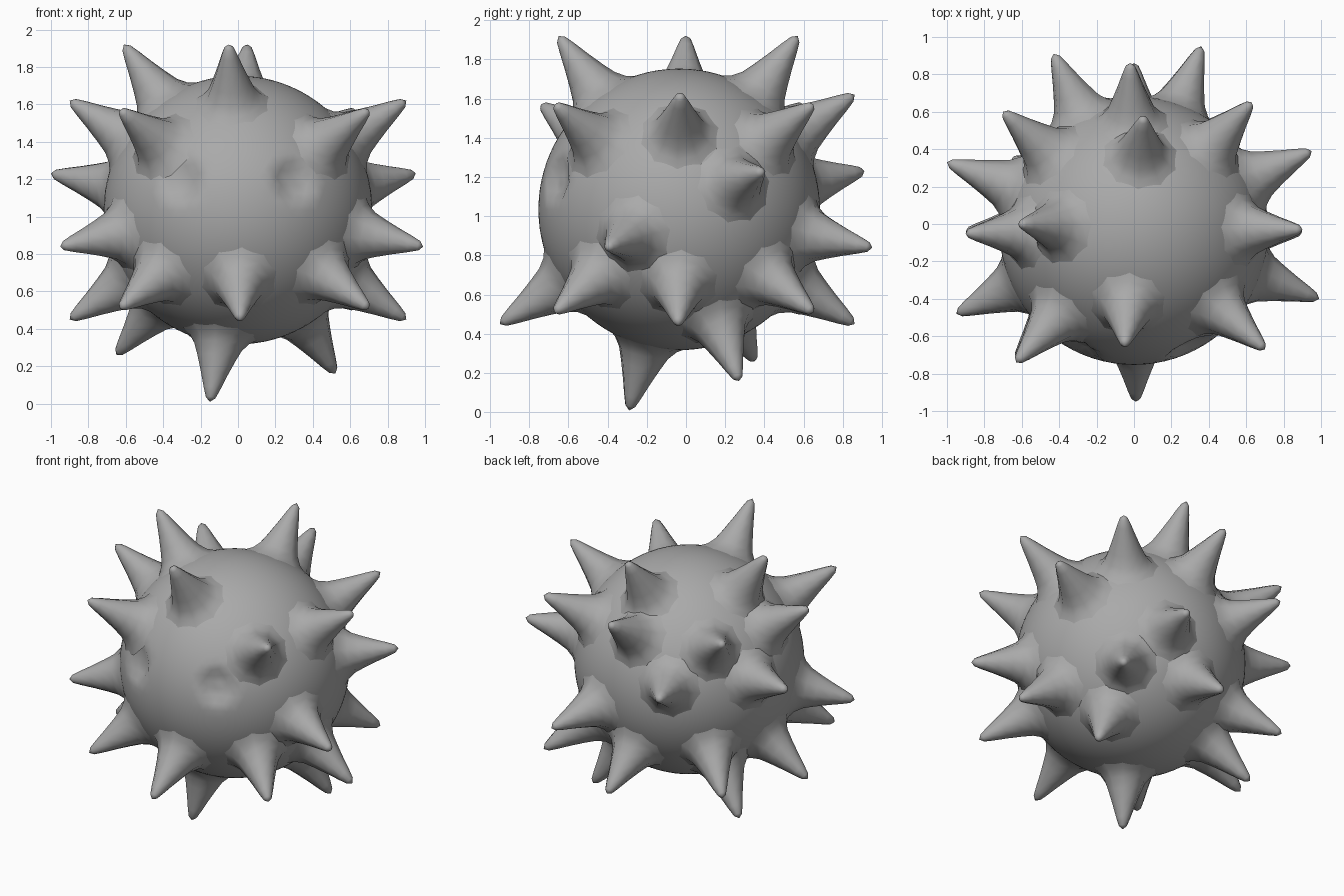
import bpy, bmesh, math
from mathutils import Vector

if "Cube" in bpy.data.objects:
    bpy.data.objects.remove(bpy.data.objects["Cube"])

CENTRE = Vector((0, -0.035, 1.035))
RADIUS = 0.718

grey = bpy.data.materials.new("mid grey")
grey.diffuse_color = (0.4, 0.4, 0.4, 1)
grey.use_nodes = True
grey.node_tree.nodes["Principled BSDF"].inputs["Base Color"].default_value = grey.diffuse_color


def finish(bm, name):
    bmesh.ops.recalc_face_normals(bm, faces=bm.faces)
    for f in bm.faces:
        f.smooth = True
    mesh = bpy.data.meshes.new(name)
    bm.to_mesh(mesh)
    bm.free()
    mesh.materials.append(grey)
    obj = bpy.data.objects.new(name, mesh)
    bpy.context.collection.objects.link(obj)
    return obj


# Round body with two shallow eye hollows at the front
bm = bmesh.new()
bmesh.ops.create_icosphere(bm, subdivisions=5, radius=RADIUS)
eyes = [Vector((s * 0.29, -0.60, 0.15)).normalized() for s in (-1, 1)]
for v in bm.verts:
    for eye in eyes:
        gap = v.co.angle(eye) * RADIUS
        if gap < 0.13:
            t = min(1, (0.13 - gap) / 0.06)
            v.co *= 1 - 0.055 * t * t * (3 - 2 * t)
    v.co += CENTRE
finish(bm, "body")

# Spike tips, arranged in rings from top to bottom
tips = [
    (-0.61, 0.00, 1.92), (-0.05, -0.65, 1.92), (0.05, 0.57, 1.92),
    (0.90, -0.03, 1.62), (-0.90, -0.05, 1.62), (-0.02, 0.86, 1.62),
    (-0.63, -0.74, 1.57), (0.70, -0.67, 1.57),
    (0.63, 0.65, 1.57), (-0.70, 0.60, 1.57),
    (0.95, 0.39, 1.23), (-1.00, 0.33, 1.23), (-0.43, 0.91, 1.23),
    (0.99, -0.40, 0.84), (-0.95, -0.48, 0.84), (0.36, 0.95, 0.84),
    (0.90, -0.04, 0.45), (-0.90, -0.04, 0.45),
    (0.00, 0.86, 0.45), (0.01, -0.95, 0.45),
    (0.70, -0.67, 0.51), (-0.63, -0.72, 0.51),
    (0.63, 0.65, 0.51), (-0.70, 0.60, 0.51),
    (0.52, 0.27, 0.16), (-0.15, -0.29, 0.01), (-0.65, 0.35, 0.26),
]
# Flared cone profile: (radius, fraction of the way from base to tip)
PROFILE = [(0.215, 0.0), (0.165, 0.09), (0.13, 0.21), (0.103, 0.38),
           (0.072, 0.60), (0.045, 0.81), (0.026, 0.94)]
BASE = 0.68
SIDES = 10

bm = bmesh.new()
for tip in tips:
    axis = Vector(tip) - CENTRE
    length = axis.length
    axis.normalize()
    u = axis.orthogonal().normalized()
    w = axis.cross(u)
    rings = []
    for r, t in PROFILE:
        mid = CENTRE + axis * (BASE + t * (length - BASE))
        rings.append([bm.verts.new(mid + r * (u * math.cos(a) + w * math.sin(a)))
                      for a in (math.tau * i / SIDES for i in range(SIDES))])
    apex = bm.verts.new(tip)
    for i in range(SIDES):
        j = (i + 1) % SIDES
        for lo, hi in zip(rings, rings[1:]):
            bm.faces.new((lo[i], lo[j], hi[j], hi[i]))
        bm.faces.new((rings[-1][i], rings[-1][j], apex))
finish(bm, "spikes")
